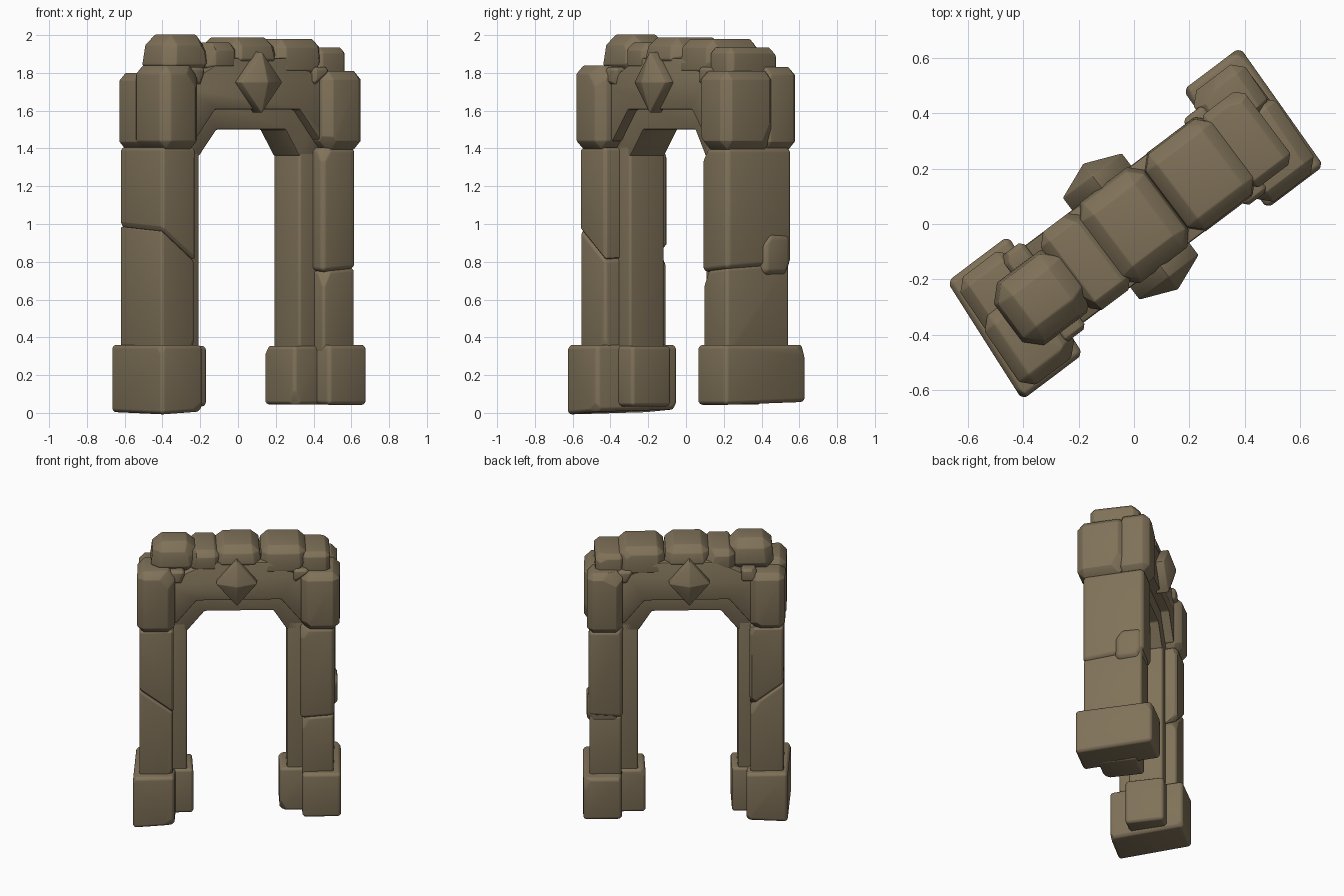
import bpy, bmesh, math, random
from mathutils import Vector, Matrix

if "Cube" in bpy.data.objects:
    bpy.data.objects.remove(bpy.data.objects["Cube"])

random.seed(7)
TURN = Matrix.Rotation(math.radians(37), 4, 'Z')   # the whole arch stands diagonally

stone = bpy.data.materials.new("brown_stone")
stone.diffuse_color = (0.216, 0.168, 0.100, 1)
stone.use_nodes = True
stone.node_tree.nodes["Principled BSDF"].inputs["Base Color"].default_value = stone.diffuse_color


def finish(name, bm, soft=0.01):
    """Soften the hard edges, turn into place and make the object."""
    bmesh.ops.remove_doubles(bm, verts=bm.verts, dist=0.002)
    bmesh.ops.recalc_face_normals(bm, faces=bm.faces)
    hard = [e for e in bm.edges if len(e.link_faces) == 2 and e.calc_face_angle() > 0.3]
    bmesh.ops.bevel(bm, geom=hard, offset=soft, segments=2, profile=0.5,
                    affect='EDGES', clamp_overlap=True)
    bm.transform(TURN)
    me = bpy.data.meshes.new(name)
    bm.to_mesh(me)
    bm.free()
    me.materials.append(stone)
    ob = bpy.data.objects.new(name, me)
    bpy.context.collection.objects.link(ob)
    bpy.ops.object.select_all(action='DESELECT')
    ob.select_set(True)
    bpy.context.view_layer.objects.active = ob
    bpy.ops.object.shade_smooth_by_angle(angle=math.radians(35))


def block(name, u, v, z, cut=0.02, chips=4, depth=0.025, top=(0, 0), bottom=(0, 0),
          taper=1, shear=0):
    """Rough stone: box with sloped ends, cut edges and chipped corners."""
    bm = bmesh.new()
    bmesh.ops.create_cube(bm, size=1)
    size = Vector((u[1] - u[0], v[1] - v[0], z[1] - z[0]))
    mid = Vector((u[0] + u[1], v[0] + v[1], z[0] + z[1])) / 2
    for p in bm.verts:
        tilt, k = (top, taper) if p.co.z > 0 else (bottom, 1)
        p.co = Vector(a * b for a, b in zip(p.co, size))
        p.co.x = p.co.x * k + shear * p.co.y
        p.co.y *= k
        p.co.z += tilt[0] * p.co.x + tilt[1] * p.co.y
    bmesh.ops.bevel(bm, geom=bm.edges[:], offset=cut, segments=1, affect='EDGES',
                    clamp_overlap=True)
    for _ in range(chips):
        n = Vector([random.choice((-1, 1)) * random.uniform(0.3, 1) for _ in range(3)])
        n.z *= 0.7
        n.normalize()
        reach = max(p.co.dot(n) for p in bm.verts)
        res = bmesh.ops.bisect_plane(bm, geom=bm.verts[:] + bm.edges[:] + bm.faces[:],
                                     plane_co=n * (reach - depth * random.uniform(0.4, 1.1)),
                                     plane_no=n, clear_outer=True)
        rim = [e for e in res['geom_cut'] if isinstance(e, bmesh.types.BMEdge)]
        bmesh.ops.holes_fill(bm, edges=rim, sides=0)
    bmesh.ops.translate(bm, verts=bm.verts, vec=mid)
    finish(name, bm)


def slab(name, outline, half):
    """Outline in the arch plane, extruded through its thickness."""
    bm = bmesh.new()
    face = bm.faces.new([bm.verts.new((a, -half, b)) for a, b in outline])
    ext = bmesh.ops.extrude_face_region(bm, geom=[face])
    bmesh.ops.translate(bm, vec=(0, 2 * half, 0),
                        verts=[g for g in ext['geom'] if isinstance(g, bmesh.types.BMVert)])
    finish(name, bm)


# Left foot, pillar and inner post
block("left_base", (-.685, -.41), (-.265, .24), (0.005, .36), .016, 3, .02,
      bottom=(.06, .02), shear=.08)
block("left_inner_base", (-.5, -.30), (-.13, .13), (.035, .355), .014, 2, .02)
block("left_pillar_lower", (-.65, -.43), (-.205, .192), (.32, .9), .012, 2,
      top=(-.75, .1), shear=.05)
block("left_pillar_upper", (-.65, -.425), (-.21, .195), (.9, 1.405), .015, 3,
      bottom=(-.75, .1), shear=.05)
block("left_inner_post", (-.5, -.34), (-.115, .115), (.3, 1.42), .01, 1, .01)

# Right foot, pillar and inner post
block("right_base", (.425, .682), (-.245, .28), (.05, .36), .016, 3, .02,
      bottom=(0, .03), shear=.03)
block("right_inner_base", (.272, .5), (-.135, .135), (.045, .355), .014, 2, .02)
block("right_pillar_lower", (.425, .635), (-.2, .2), (.32, .77), .012, 3,
      top=(.08, .06), shear=.05)
block("right_pillar_upper", (.415, .642), (-.205, .215), (.765, 1.405), .02, 3,
      bottom=(.08, .06), shear=.05)
block("right_pillar_bulge", (.45, .662), (.02, .205), (.73, .95), .025, 2)
block("right_inner_post", (.32, .5), (-.115, .115), (.3, 1.42), .01, 1, .01)

# Swollen shoulder stones on the pillars
block("left_shoulder_front", (-.67, -.42), (-.25, .06), (1.395, 1.84), .045, 3, shear=.05)
block("left_shoulder_back", (-.655, -.425), (-.06, .22), (1.395, 1.80), .04, 3, shear=.05)
block("right_shoulder_front", (.415, .672), (-.24, .09), (1.395, 1.81), .045, 3, shear=.05)
block("right_shoulder_back", (.425, .66), (.03, .25), (1.395, 1.83), .04, 3, shear=.05)
for s, side in ((-1, "left"), (1, "right")):
    u = sorted((s * .36, s * .46))
    block(side + "_corner_stone_front", u, (-.195, -.1), (1.74, 1.83), .015, 2)
    block(side + "_corner_stone_back", u, (.1, .195), (1.74, 1.83), .015, 2)

# Inner arch strip and the thicker wall around it
slab("inner_arch", [(-.46, 1.36), (-.34, 1.36), (-.225, 1.5), (.23, 1.5), (.32, 1.36),
                    (.46, 1.36), (.46, 1.7), (-.46, 1.7)], .115)
slab("arch_wall", [(-.49, 1.44), (-.415, 1.44), (-.28, 1.605), (.28, 1.605), (.415, 1.44),
                   (.49, 1.44), (.49, 1.72), (.38, 1.79), (.2, 1.88), (-.2, 1.88),
                   (-.38, 1.79), (-.49, 1.72)], .175)

# Stones along the top
block("left_cap", (-.585, -.265), (-.16, .135), (1.79, 2.003), .055, 2, .03, taper=.85)
block("left_top_stone", (-.32, -.12), (-.178, .175), (1.80, 1.96), .04, 2)
block("middle_top_stone", (-.165, .155), (-.192, .188), (1.83, 1.987), .045, 2, taper=.85)
block("right_top_stone", (.14, .455), (-.18, .18), (1.77, 1.98), .045, 3, taper=.93)
block("right_cap", (.41, .605), (-.165, .165), (1.75, 1.935), .03, 3)

# Diamond studs on both faces
for s, side in ((-1, "front"), (1, "back")):
    bm = bmesh.new()
    rings = [[bm.verts.new((a - .015, s * d, 1.75 + b))
              for a, b in ((.135, 0), (0, .162), (-.135, 0), (0, -.162))]
             for d in (.15, .23)]
    tip = bm.verts.new((-.015, s * .285, 1.75))
    bm.faces.new(rings[0])
    for i in range(4):
        j = (i + 1) % 4
        bm.faces.new((rings[0][i], rings[0][j], rings[1][j], rings[1][i]))
        bm.faces.new((rings[1][i], rings[1][j], tip))
    finish(side + "_diamond", bm, 0.004)
